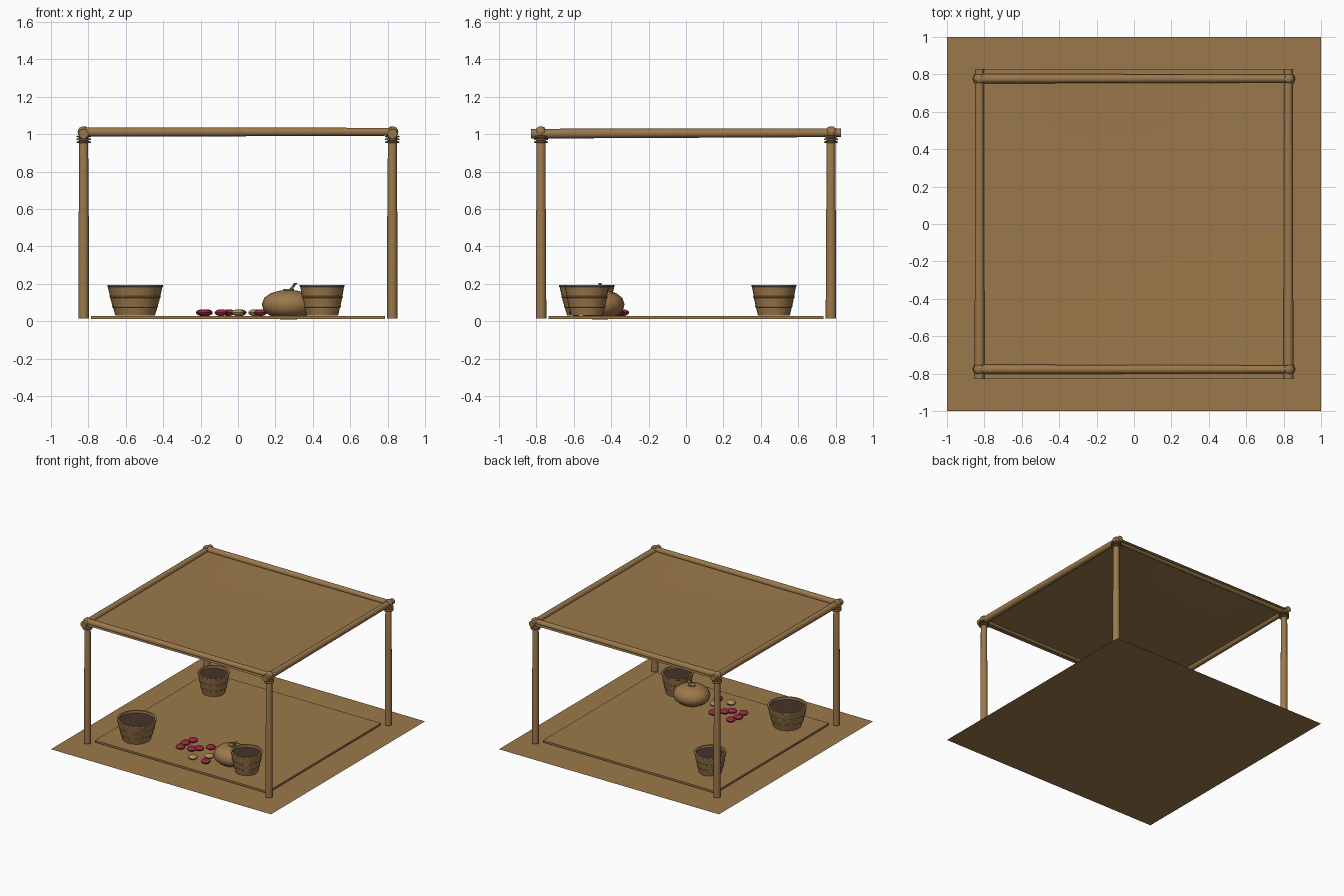
import bpy, bmesh, math
from mathutils import Vector

cube = bpy.data.objects.get("Cube")
if cube:
    bpy.data.objects.remove(cube, do_unlink=True)


def material(name, rgb):
    m = bpy.data.materials.new(name)
    m.use_nodes = True
    m.diffuse_color = (*rgb, 1)
    m.node_tree.nodes["Principled BSDF"].inputs["Base Color"].default_value = (*rgb, 1)
    return m


WOOD = material("warm brown", (0.33, 0.19, 0.07))
SOIL = material("dark brown", (0.06, 0.033, 0.024))
RED = material("berry red", (0.32, 0.02, 0.045))
TAN = material("pale tan", (0.42, 0.27, 0.11))


def finish(name, bm, mats, smooth=True):
    bmesh.ops.recalc_face_normals(bm, faces=bm.faces)
    me = bpy.data.meshes.new(name)
    bm.to_mesh(me)
    bm.free()
    for m in mats:
        me.materials.append(m)
    ob = bpy.data.objects.new(name, me)
    bpy.context.collection.objects.link(ob)
    if smooth:
        bpy.ops.object.select_all(action='DESELECT')
        ob.select_set(True)
        bpy.context.view_layer.objects.active = ob
        bpy.ops.object.shade_smooth_by_angle(angle=math.radians(40))
    return ob


def lathe(bm, profile, sides=20, cap=True):
    """Spin (radius, height) points around z."""
    rings = []
    for r, z in profile:
        rings.append([bm.verts.new((r * math.cos(math.tau * i / sides),
                                    r * math.sin(math.tau * i / sides), z))
                      for i in range(sides)])
    for a, b in zip(rings, rings[1:]):
        for i in range(sides):
            j = (i + 1) % sides
            bm.faces.new((a[i], a[j], b[j], b[i]))
    if cap:
        bm.faces.new(rings[0][::-1])
        return bm.faces.new(rings[-1])


def ring(bm, r, z, h, out):
    """Band of half height h standing proud of a round part."""
    lathe(bm, [(r, z - h), (r + out, z - h / 2), (r + out, z + h / 2), (r, z + h)])


def beam(name, start, end, r0, r1):
    a, b = Vector(start), Vector(end)
    bm = bmesh.new()
    n = (b - a).length
    lathe(bm, [(r0, 0), (r0 * 0.97, n * 0.35), (r1, n)], 16)
    ob = finish(name, bm, [WOOD])
    ob.location = a
    ob.rotation_euler = (b - a).to_track_quat('Z', 'Y').to_euler()
    return ob


# Ground sheet
bm = bmesh.new()
bmesh.ops.create_grid(bm, x_segments=1, y_segments=1, size=1)
finish("ground", bm, [WOOD], False)

# Raised floor mat
bm = bmesh.new()
bmesh.ops.create_cube(bm, size=1)
mat_ob = finish("floor_mat", bm, [WOOD], False)
mat_ob.scale = (1.57, 1.47, 0.016)
mat_ob.location.z = 0.021

# Cloth roof with a slight sag
bm = bmesh.new()
bmesh.ops.create_grid(bm, x_segments=10, y_segments=10, size=1)
for v in bm.verts:
    sag = (1 - v.co.x ** 2) * (1 - v.co.y ** 2)
    v.co = (v.co.x * 0.84, v.co.y * 0.828, 1.005 - 0.012 * sag)
finish("roof_cloth", bm, [WOOD])

# Posts with rope bindings and knobbed tops
for sx, side in ((1, "left"), (-1, "right")):
    for sy, end in ((-1, "front"), (1, "back")):
        bm = bmesh.new()
        lathe(bm, [(0.028, 0.015), (0.027, 0.58), (0.025, 0.6), (0.024, 1.02),
                   (0.02, 1.035), (0.008, 1.042)], 16)
        for z in (0.958, 0.973, 0.988):
            ring(bm, 0.024, z, 0.006, 0.014)
        post = finish(f"{end}_{side}_post", bm, [WOOD])
        post.location = (sx * 0.825, sy * 0.775, 0)
        bm = bmesh.new()
        bmesh.ops.create_uvsphere(bm, u_segments=14, v_segments=8, radius=0.03)
        knot = finish(f"{end}_{side}_knot", bm, [WOOD])
        knot.location = (sx * 0.828, sy * 0.777, 1.012)

# Roof poles
for s, name in ((-1, "front"), (1, "back")):
    beam(f"{name}_pole", (-0.83, s * 0.777, 1.012), (0.83, s * 0.777, 1.013), 0.025, 0.021)
for s, name in ((-1, "right"), (1, "left")):
    beam(f"{name}_pole", (s * 0.826, -0.828, 1.003), (s * 0.826, 0.828, 1.008), 0.026, 0.023)


# Baskets filled with soil
def basket(name, x, y, k):
    bm = bmesh.new()
    low, top, high = 0.085 * k, 0.12 * k, 0.195
    lathe(bm, [(low, 0.03), (low + (top - low) * 0.55, 0.11), (top - 0.003, high - 0.012),
               (top, high - 0.01), (top, high), (top - 0.014, high), (top - 0.018, 0.17)], 24, False)
    bottom = [v for v in bm.verts if v.co.z < 0.031]
    bm.faces.new(bottom)
    for z in (0.08, 0.13):
        ring(bm, low + (top - low) * (z - 0.03) / 0.165, z, 0.006, 0.005)
    soil = lathe(bm, [(top - 0.016, 0.172), (top - 0.016, 0.178)], 24)
    soil.material_index = 1
    ob = finish(name, bm, [WOOD, SOIL])
    ob.location = (x, y, 0)


basket("front_right_basket", -0.55, -0.53, 1.24)
basket("front_left_basket", 0.45, -0.53, 1)
basket("back_right_basket", -0.55, 0.47, 1)

# Round gourd with a foot, a cap and a bent stem
bm = bmesh.new()
lathe(bm, [(0.045, 0.01), (0.05, 0.02), (0.1, 0.03), (0.132, 0.055), (0.143, 0.09),
           (0.13, 0.125), (0.095, 0.15), (0.05, 0.163), (0.03, 0.164), (0.03, 0.172),
           (0.012, 0.173)], 24)
for v in bm.verts:
    v.co.y *= 0.92
finish("gourd", bm, [WOOD]).location = (0.27, -0.46, 0)
bm = bmesh.new()
lathe(bm, [(0.011, 0.168), (0.008, 0.18), (0.009, 0.205)], 10)
for v in bm.verts:
    v.co.x += max(0, v.co.z - 0.168) * 0.8
finish("gourd_stem", bm, [WOOD]).location = (0.28, -0.46, 0)

# Scattered fruit
spots = [(-.17, -.34), (-.19, -.41), (-.18, -.49), (-.09, -.47), (-.05, -.43),
         (.01, -.365), (.12, -.59), (0, -.585), (.09, -.5)]
for i, (x, y) in enumerate(spots):
    bm = bmesh.new()
    bmesh.ops.create_uvsphere(bm, u_segments=14, v_segments=8, radius=0.036)
    for v in bm.verts:
        v.co.z *= 0.5
    fruit = finish(f"fruit_{i + 1}", bm, [TAN if i > 6 else RED])
    fruit.location = (x, y, 0.046)
